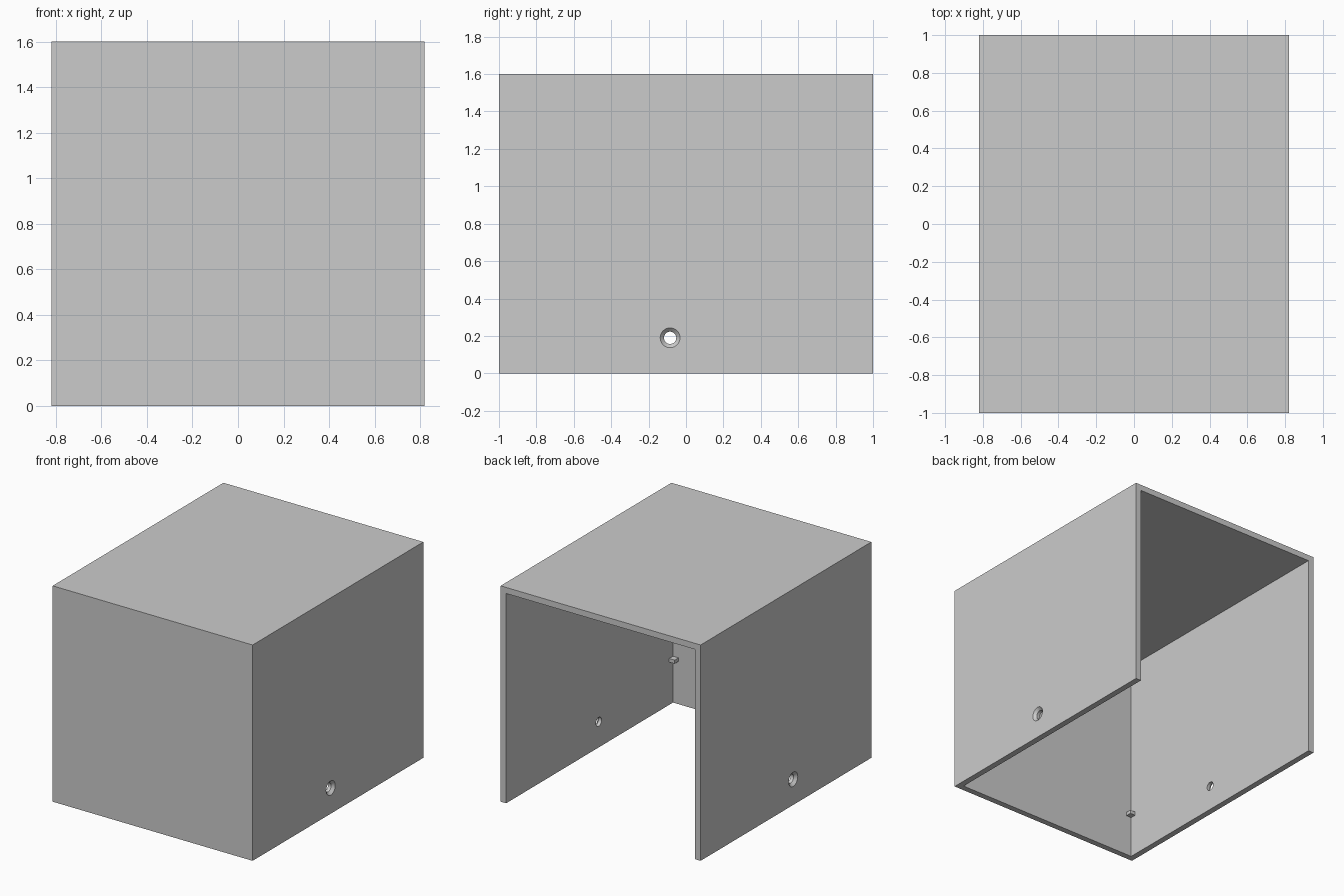
import bpy, bmesh, math
from mathutils import Matrix

old = bpy.data.objects.get("Cube")
if old:
    bpy.data.objects.remove(old, do_unlink=True)

W, D, H, T = 1.64, 2.0, 1.6, 0.045   # outer size and wall thickness
HOLE_Y, HOLE_Z = -0.085, 0.19

grey = bpy.data.materials.new("light_grey")
grey.use_nodes = True
colour = (0.6, 0.6, 0.6, 1)
grey.diffuse_color = colour
grey.node_tree.nodes["Principled BSDF"].inputs["Base Color"].default_value = colour


def make_object(name, bm):
    bmesh.ops.recalc_face_normals(bm, faces=bm.faces)
    mesh = bpy.data.meshes.new(name)
    bm.to_mesh(mesh)
    bm.free()
    mesh.materials.append(grey)
    obj = bpy.data.objects.new(name, mesh)
    bpy.context.collection.objects.link(obj)
    return obj


def box(name, size, centre):
    bm = bmesh.new()
    bmesh.ops.create_cube(bm, size=1)
    bmesh.ops.scale(bm, vec=size, verts=bm.verts)
    bmesh.ops.translate(bm, vec=centre, verts=bm.verts)
    return make_object(name, bm)


def screw_cutter(name, side):
    """Countersunk hole, turned about the x axis."""
    profile = [(-0.06, 0.033), (-0.02, 0.033), (0, 0.053), (0.03, 0.053)]
    sides = 32
    bm = bmesh.new()
    rings = []
    for x, r in profile:
        angles = [2 * math.pi * i / sides for i in range(sides)]
        rings.append([bm.verts.new((side * (W / 2 + x), HOLE_Y + r * math.cos(a),
                                    HOLE_Z + r * math.sin(a))) for a in angles])
    for a, b in zip(rings, rings[1:]):
        for i in range(sides):
            j = (i + 1) % sides
            bm.faces.new((a[i], a[j], b[j], b[i]))
    bm.faces.new(rings[0])
    bm.faces.new(rings[-1])
    return make_object(name, bm)


# Cover: box open at the back and underneath, thickened inwards
cover = box("cover", (W, D, H), (0, 0, H / 2))
bm = bmesh.new()
bm.from_mesh(cover.data)
bm.normal_update()
open_faces = [f for f in bm.faces if f.normal.y > 0.9 or f.normal.z < -0.9]
bmesh.ops.delete(bm, geom=open_faces, context='FACES')
bm.to_mesh(cover.data)
bm.free()

bpy.context.view_layer.objects.active = cover
wall = cover.modifiers.new("wall", 'SOLIDIFY')
wall.thickness = T
wall.offset = -1
wall.use_even_offset = True
bpy.ops.object.modifier_apply(modifier=wall.name)

# Countersunk screw holes in both side walls
for label, side in (("left", 1), ("right", -1)):
    cutter = screw_cutter(label + "_hole_cutter", side)
    cutter.hide_render = True
    cut = cover.modifiers.new("hole", 'BOOLEAN')
    cut.operation = 'DIFFERENCE'
    cut.solver = 'EXACT'
    cut.object = cutter
    bpy.ops.object.modifier_apply(modifier=cut.name)
    bpy.data.objects.remove(cutter, do_unlink=True)

bpy.ops.object.select_all(action='DESELECT')
cover.select_set(True)
bpy.ops.object.shade_smooth_by_angle(angle=math.radians(25))

# Small locating tabs in the inner front corners
TAB = 0.045
for label, side in (("left", 1), ("right", -1)):
    box(label + "_corner_tab", (TAB + 0.01, TAB + 0.01, 0.027),
        (side * (W / 2 - T - TAB / 2 + 0.005), -D / 2 + T + TAB / 2 - 0.005, 0.33))
